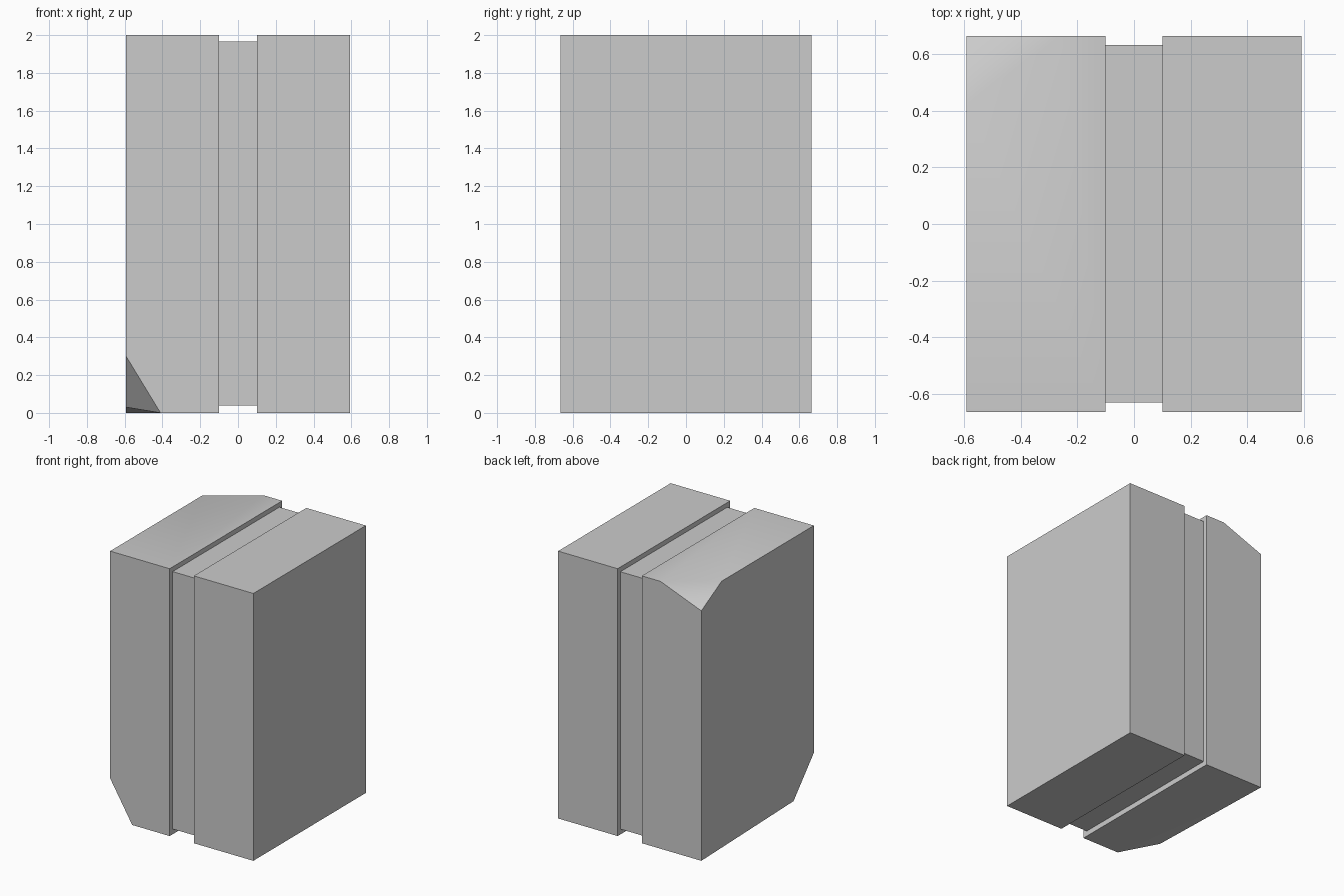
import bpy, bmesh, math

if "Cube" in bpy.data.objects:
    bpy.data.objects.remove(bpy.data.objects["Cube"])

X, Y, Z = 0.5925, 0.665, 2.0   # outer half width, half depth, height
GAP = 0.1                      # half width of the recessed band


def hull_object(name, points):
    """Convex block from its corner points, with clean flat faces."""
    bm = bmesh.new()
    for p in points:
        bm.verts.new(p)
    bmesh.ops.convex_hull(bm, input=bm.verts[:])
    bmesh.ops.dissolve_limit(bm, angle_limit=math.radians(0.3),
                             verts=bm.verts[:], edges=bm.edges[:])
    bmesh.ops.recalc_face_normals(bm, faces=bm.faces[:])
    me = bpy.data.meshes.new(name)
    bm.to_mesh(me)
    bm.free()
    ob = bpy.data.objects.new(name, me)
    bpy.context.collection.objects.link(ob)
    return ob


def box_points(x0, x1, y0, y1, z0, z1):
    return [(x, y, z) for x in (x0, x1) for y in (y0, y1) for z in (z0, z1)]


# plain right slab and recessed middle band
hull_object("right_slab", box_points(GAP, X, -Y, Y, 0, Z))
hull_object("middle_band", box_points(-GAP, GAP, -0.63, 0.633, 0.04, 1.965))

# left slab with a chipped lower front corner and a worn upper back corner
inner = [(-GAP, y, z) for y in (-Y, Y) for z in (0, Z)]
plain_corners = [(-X, -Y, Z), (-X, Y, 0)]
chip = [(-X, -Y, 0.3), (-0.41, -Y, 0), (-X, -0.425, 0.03)]
worn = [(-0.255, Y, Z), (-X, 0.425, Z), (-X, Y, 1.87)]
left = hull_object("left_slab", inner + plain_corners + chip + worn)

# soften the worn corner only
bpy.context.view_layer.objects.active = left
left.select_set(True)
bpy.ops.object.shade_smooth_by_angle(angle=math.radians(40))
